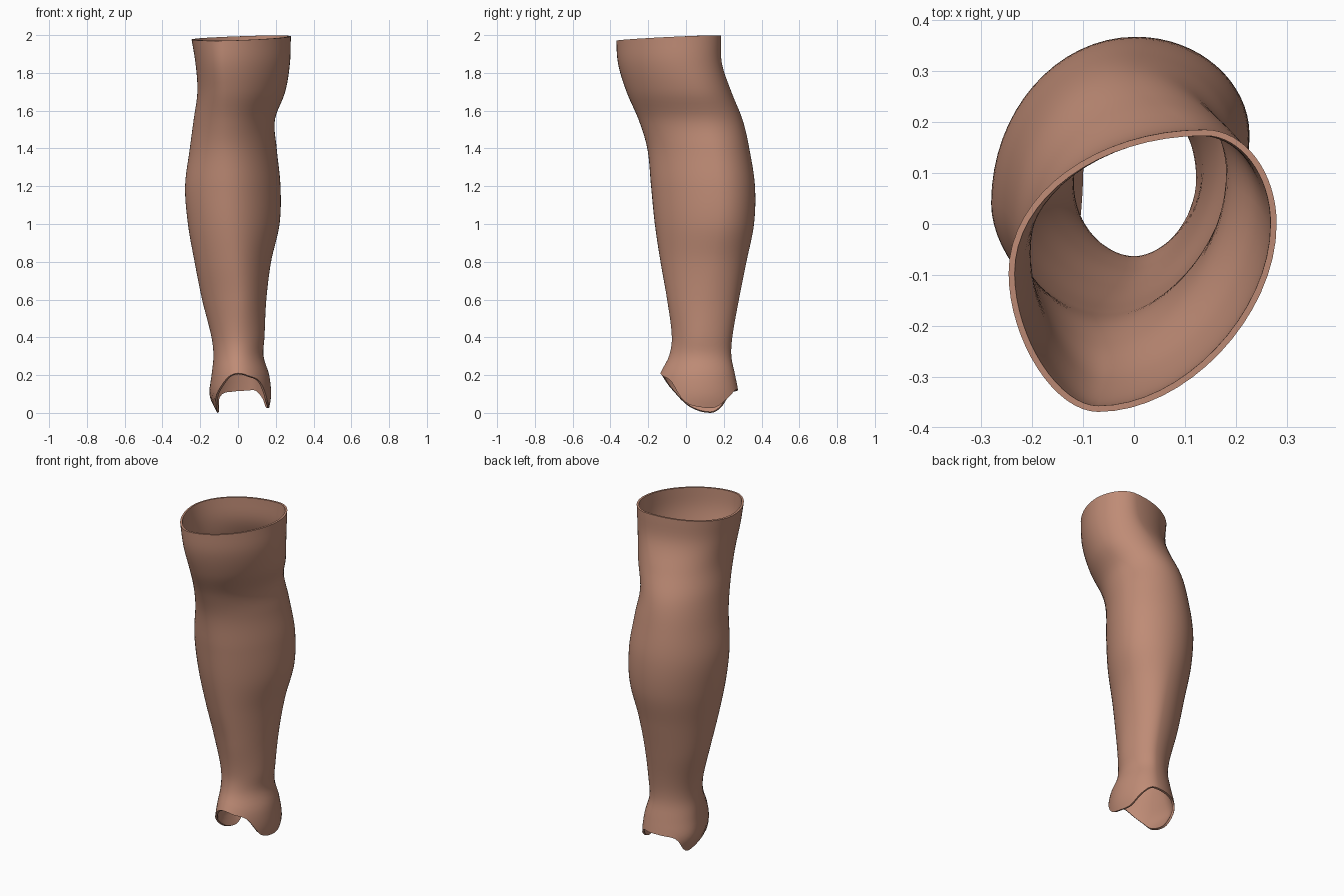
import bpy
import bmesh
import math
from mathutils import Vector

cube = bpy.data.objects.get("Cube")
if cube:
    bpy.data.objects.remove(cube)

SIDES, ROWS = 64, 72

# Cross-sections in hundredths: height, then the outermost points
# (x left, x right, y front, y back) and where along the other axis each lies
# (y of right, y of left, x of back, x of front)
SECTIONS = [
    (0, -11, 16, -16, 28, 8, 13, 5, 0),
    (9, -15, 17.5, -16, 28, 8, 12, 5, 0),
    (20, -14, 16.5, -14, 26, 8, 10, 5, 0),
    (30, -13, 13.5, -9, 24, 9, 8, 4, 0),
    (40, -14, 14, -7.5, 24.5, 9, 8, 4, 0),
    (60, -19, 15, -10, 28, 11, 8, 3, 0),
    (80, -23, 17.5, -13.5, 32, 14, 6, 2, -2),
    (100, -26.5, 22, -16.5, 36, 17, 5, 1, -4),
    (120, -28, 22.5, -18.5, 36.5, 17, 4, 0, -5),
    (140, -25.5, 20.5, -20.5, 33.5, 14, 3, -1, -6),
    (155, -23.5, 19.5, -25, 30, 9, 0, 0, -6),
    (170, -21.5, 25, -31.5, 24, 4, -5, 5, -6),
    (185, -22.5, 27.5, -36, 19, 0, -8, 12, -7),
    (200, -25, 28, -37, 18.5, 0, -10, 14, -7),
]
# Height of the ragged ankle edge, counter-clockwise from the +x side
HEM = [3, 3, 8, 12, 12, 11.5, 10, 3, 0, 3, 12, 19, 21, 19.5, 16.5, 6]


def hermite(a, b, ta, tb, t):
    return (a * (1 + 2 * t) * (1 - t) ** 2 + ta * t * (1 - t) ** 2
            + b * t * t * (3 - 2 * t) - tb * t * t * (1 - t))


def section(z):
    """Smoothly blend the cross-sections at height z."""
    last = len(SECTIONS) - 1
    i = max(k for k in range(last) if SECTIONS[k][0] <= max(z, 0))
    span = SECTIONS[i + 1][0] - SECTIONS[i][0]
    t = min(1, max(0, (z - SECTIONS[i][0]) / span))

    def slope(k, c):
        lo, hi = SECTIONS[max(k - 1, 0)], SECTIONS[min(k + 1, last)]
        return (hi[c] - lo[c]) / (hi[0] - lo[0]) * span

    return [hermite(SECTIONS[i][c], SECTIONS[i + 1][c],
                    slope(i, c), slope(i + 1, c), t) for c in range(1, 9)]


def hem(u):
    """Ankle edge height, u running once round from 0 to 1."""
    n = len(HEM)
    i, t = int(u * n), u * n % 1
    a, b, c, d = (HEM[(i + k) % n] for k in (-1, 0, 1, 2))
    return max(0, hermite(b, c, (c - a) / 2, (d - b) / 2, t))


def outline(u, z):
    """Point on the cross-section: four rounded quarters between extremes."""
    xl, xr, yf, yb, yr, yl, xb, xf = section(z)
    ends = [Vector((xr, yr)), Vector((xb, yb)), Vector((xl, yl)), Vector((xf, yf))]
    q, t = int(u * 4) % 4, u * 4 % 1
    p, r = ends[q], ends[(q + 1) % 4]
    corner = Vector((p.x, r.y)) if q % 2 == 0 else Vector((r.x, p.y))
    k = 0.55 if q < 2 else 0.49
    c1, c2 = p.lerp(corner, k), r.lerp(corner, k)
    s = 1 - t
    return p * s ** 3 + c1 * 3 * s * s * t + c2 * 3 * s * t * t + r * t ** 3


# Lower leg shell: rings lofted from the ankle edge to the cut above the knee
bm = bmesh.new()
rings = []
for j in range(ROWS + 1):
    ring = []
    for i in range(SIDES):
        u = i / SIDES
        rim = outline(u, 200)
        top = min(200, 198.7 + 0.04 * rim.y + 0.025 * rim.x)
        low = hem(u)
        z = low + (top - low) * j / ROWS
        p = outline(u, z)
        ring.append(bm.verts.new((p.x / 100, p.y / 100, z / 100)))
    rings.append(ring)
for lower, upper in zip(rings, rings[1:]):
    for i in range(SIDES):
        n = (i + 1) % SIDES
        bm.faces.new((lower[i], lower[n], upper[n], upper[i]))
mesh = bpy.data.meshes.new("lower_leg")
bm.to_mesh(mesh)
bm.free()
leg = bpy.data.objects.new("lower_leg", mesh)
bpy.context.collection.objects.link(leg)

# Skin colour
skin = bpy.data.materials.new("skin_brown")
skin.use_nodes = True
colour = (0.52, 0.26, 0.18, 1)
skin.diffuse_color = colour
skin.node_tree.nodes["Principled BSDF"].inputs["Base Color"].default_value = colour
mesh.materials.append(skin)

# Thin wall, thickened inwards
wall = leg.modifiers.new("wall", "SOLIDIFY")
wall.thickness = 0.012
wall.offset = -1

bpy.ops.object.select_all(action="DESELECT")
leg.select_set(True)
bpy.context.view_layer.objects.active = leg
bpy.ops.object.modifier_apply(modifier="wall")
bpy.ops.object.shade_smooth_by_angle(angle=math.radians(40))
